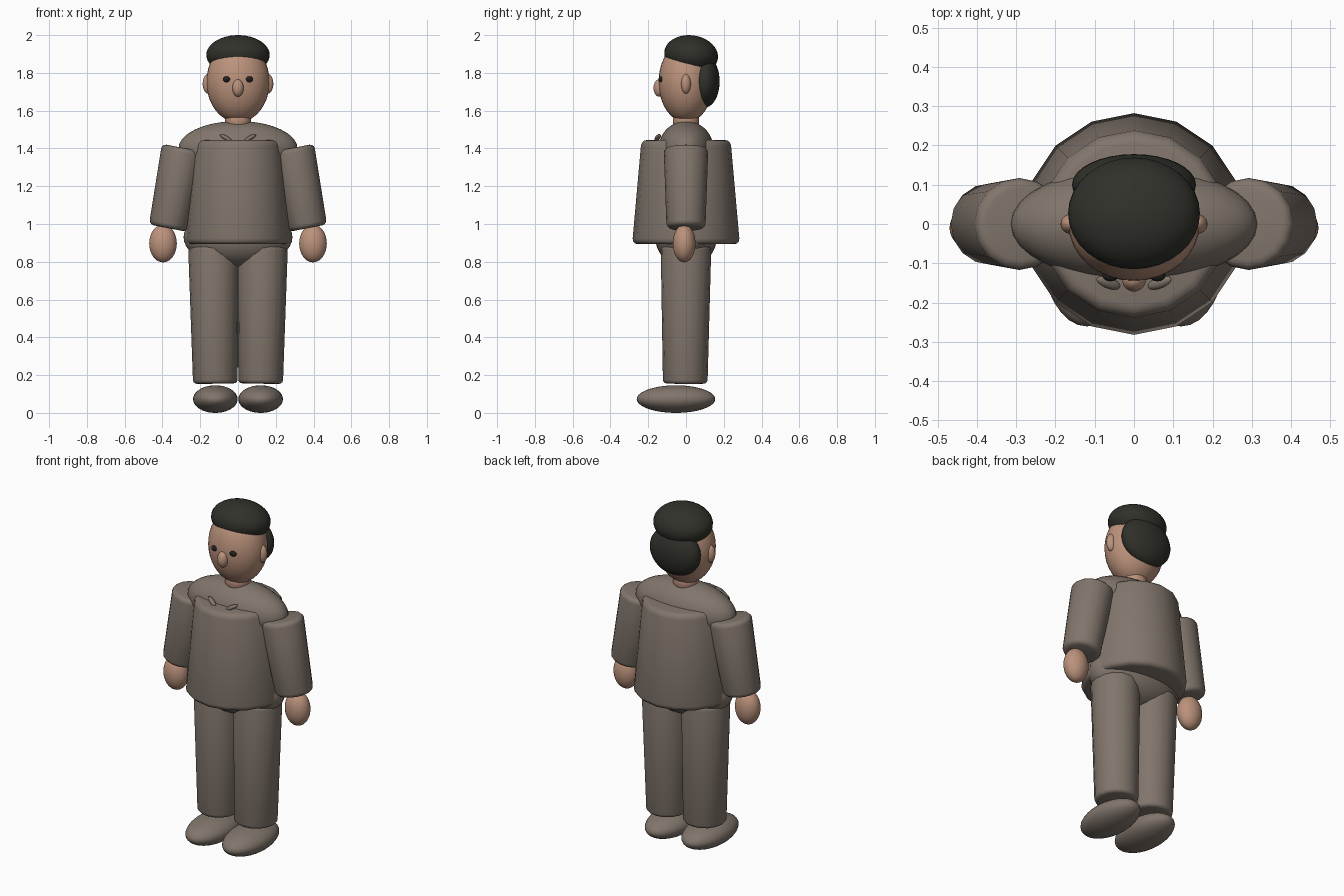
import bpy, bmesh, math
from mathutils import Vector, Matrix, Euler

cube = bpy.data.objects.get("Cube")
if cube:
    bpy.data.objects.remove(cube, do_unlink=True)


def material(name, rgb):
    m = bpy.data.materials.new(name)
    m.use_nodes = True
    m.diffuse_color = (*rgb, 1)
    m.node_tree.nodes["Principled BSDF"].inputs["Base Color"].default_value = (*rgb, 1)
    return m


CLOTH = material("taupe_cloth", (0.22, 0.18, 0.15))
SKIN = material("skin", (0.50, 0.29, 0.20))
HAIR = material("dark_hair", (0.03, 0.03, 0.024))
EYE = material("eye_black", (0.015, 0.015, 0.015))


def finish(name, bm, mat):
    bmesh.ops.recalc_face_normals(bm, faces=bm.faces)
    mesh = bpy.data.meshes.new(name)
    bm.to_mesh(mesh)
    bm.free()
    mesh.materials.append(mat)
    mesh.shade_smooth()
    obj = bpy.data.objects.new(name, mesh)
    bpy.context.collection.objects.link(obj)
    return obj


def ellipsoid(name, mat, centre, radii, tilt=(0, 0, 0)):
    """Scaled sphere; tilt is in degrees."""
    bm = bmesh.new()
    bmesh.ops.create_uvsphere(bm, u_segments=32, v_segments=20, radius=1)
    turn = Euler([math.radians(a) for a in tilt])
    bm.transform(Matrix.LocRotScale(Vector(centre), turn, Vector(radii)))
    return finish(name, bm, mat)


def tapered(name, mat, bottom, top, r_bottom, r_top, bevel, sides=16):
    """Rounded cone frustum running between two points."""
    bottom, top = Vector(bottom), Vector(top)
    axis = top - bottom
    bm = bmesh.new()
    bmesh.ops.create_cone(bm, cap_ends=True, segments=sides, radius1=r_bottom,
                          radius2=r_top, depth=axis.length)
    if bevel:
        rims = [e for e in bm.edges if any(len(f.verts) > 4 for f in e.link_faces)]
        bmesh.ops.bevel(bm, geom=rims, offset=bevel, segments=3, profile=0.5,
                        affect='EDGES')
    turn = Vector((0, 0, 1)).rotation_difference(axis)
    bm.transform(Matrix.LocRotScale((bottom + top) / 2, turn, None))
    return finish(name, bm, mat)


# Body
tapered("jacket", CLOTH, (0, 0, 0.893), (0, 0, 1.445), 0.285, 0.236, 0.03)
ellipsoid("shoulders", CLOTH, (0, 0, 1.40), (0.315, 0.145, 0.145))
ellipsoid("hips", CLOTH, (0, 0, 0.93), (0.288, 0.163, 0.16))
tapered("neck", SKIN, (0, 0, 1.48), (0, 0, 1.62), 0.07, 0.07, 0, 24)

# Head and hair
ellipsoid("head", SKIN, (0, 0, 1.752), (0.167, 0.145, 0.214))
ellipsoid("hair_cap", HAIR, (0, 0.027, 1.895), (0.168, 0.143, 0.104), (-8, 0, 0))
ellipsoid("hair_back", HAIR, (0, 0.1, 1.755), (0.158, 0.078, 0.138))
ellipsoid("nose", SKIN, (0, -0.142, 1.72), (0.03, 0.03, 0.046))

# Paired parts
for side, s in (("left", 1), ("right", -1)):
    ellipsoid(side + "_ear", SKIN, (s * 0.158, 0, 1.742), (0.029, 0.026, 0.052))
    ellipsoid(side + "_eye", EYE, (s * 0.06, -0.132, 1.766), (0.02, 0.014, 0.016))
    ellipsoid(side + "_collar", CLOTH, (s * 0.065, -0.15, 1.457),
              (0.036, 0.014, 0.011), (0, -s * 28, s * 20))
    tapered(side + "_sleeve", CLOTH, (s * 0.37, 0, 0.978), (s * 0.287, 0, 1.402),
            0.103, 0.118, 0.025)
    ellipsoid(side + "_hand", SKIN, (s * 0.397, -0.01, 0.897), (0.073, 0.06, 0.1))
    tapered(side + "_trouser_leg", CLOTH, (s * 0.12, -0.004, 0.155),
            (s * 0.13, 0, 0.885), 0.118, 0.134, 0.02)
    ellipsoid(side + "_shoe", CLOTH, (s * 0.12, -0.053, 0.073), (0.118, 0.208, 0.073))
